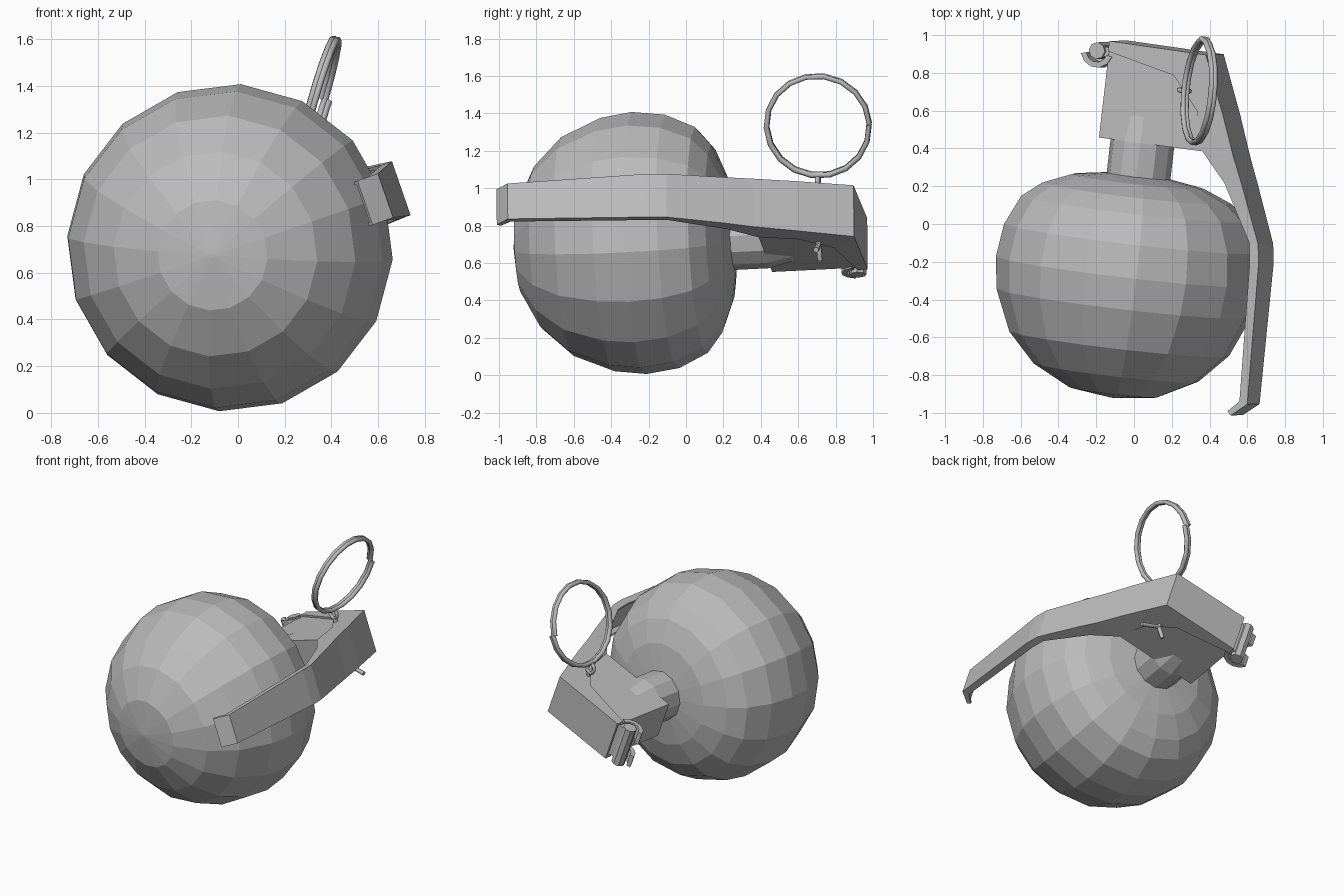
import bpy, bmesh, math
from mathutils import Vector, Matrix

if "Cube" in bpy.data.objects:
    bpy.data.objects.remove(bpy.data.objects["Cube"])

grey = bpy.data.materials.new("plain grey")
grey.use_nodes = True
grey.diffuse_color = (0.5, 0.5, 0.5, 1)
grey.node_tree.nodes["Principled BSDF"].inputs["Base Color"].default_value = (0.5, 0.5, 0.5, 1)

# Tilted frame: u points to the lever, a along the body axis, w across the lever
a = Vector((0.115, 0.992, 0.05)).normalized()
u = Vector((0.945, 0, 0.327))
u = (u - a * u.dot(a)).normalized()
w = u.cross(a)
FRAME = Matrix((u, a, w)).transposed().to_4x4()
FRAME.translation = (-0.04, -0.3, 0.705)


def add(name, bm):
    bmesh.ops.recalc_face_normals(bm, faces=bm.faces)
    mesh = bpy.data.meshes.new(name)
    bm.to_mesh(mesh)
    bm.free()
    ob = bpy.data.objects.new(name, mesh)
    mesh.materials.append(grey)
    ob.matrix_world = FRAME
    bpy.context.collection.objects.link(ob)
    return ob


def loft(name, sections):
    """Skin a list of equal closed sections and cap both ends."""
    bm = bmesh.new()
    rings = [[bm.verts.new(p) for p in s] for s in sections]
    n = len(rings[0])
    for r, s in zip(rings, rings[1:]):
        for i in range(n):
            j = (i + 1) % n
            bm.faces.new((r[i], r[j], s[j], s[i]))
    bm.faces.new(rings[0])
    bm.faces.new(rings[-1])
    return add(name, bm)


def lathe(name, profile, sides, turn=0.0):
    """Revolve (radius, height) pairs around the body axis."""
    angles = [turn + math.tau * i / sides for i in range(sides)]
    return loft(name, [[(r * math.cos(t), h, r * math.sin(t)) for t in angles]
                       for r, h in profile])


def prism(name, outline, w0, w1):
    return loft(name, [[(x, y, z) for x, y in outline] for z in (w0, w1)])


def wire(name, points, thickness, cyclic=False):
    curve = bpy.data.curves.new(name, 'CURVE')
    curve.dimensions = '3D'
    curve.bevel_depth = thickness
    curve.bevel_resolution = 1
    curve.use_fill_caps = True
    line = curve.splines.new('POLY')
    line.points.add(len(points) - 1)
    for p, co in zip(line.points, points):
        p.co = (*co, 1)
    line.use_cyclic_u = cyclic
    curve.materials.append(grey)
    ob = bpy.data.objects.new(name, curve)
    ob.matrix_world = FRAME
    bpy.context.collection.objects.link(ob)
    return ob


# Round body, slightly flattened along its axis
roll = math.atan2(u.z, u.x) + math.radians(3)
lathe("body", [(0.01, -0.625), (0.237, -0.595), (0.44, -0.49), (0.587, -0.336),
               (0.68, -0.12), (0.703, 0.05), (0.68, 0.227), (0.606, 0.385),
               (0.504, 0.467), (0.35, 0.53), (0.16, 0.56)], 16, roll)

# Neck, with its tapered end running into the head
lathe("neck", [(0.17, 0.5), (0.17, 0.74), (0.165, 0.76), (0.12, 0.95)], 12, 0.26)

# Head block
prism("head", [(-0.2, 0.74), (0.42, 0.74), (0.46, 0.9), (0.33, 1.22), (-0.2, 1.22)],
      -0.132, 0.132)

# Lever: a channel of outer edge, inner flange edge and half width
stations = [((0.70, -0.63), (0.68, -0.61), 0.10), ((0.785, -0.56), (0.74, -0.55), 0.10),
            ((0.765, 0.19), (0.715, 0.19), 0.122), ((0.75, 0.29), (0.70, 0.29), 0.122),
            ((0.62, 0.60), (0.525, 0.59), 0.13), ((0.56, 0.735), (0.39, 0.735), 0.136),
            ((0.475, 0.95), (0.33, 0.95), 0.14), ((0.345, 1.25), (0.18, 1.12), 0.145),
            ((-0.2, 1.255), (-0.2, 1.2), 0.145)]
WALL = 0.015
sections = []
for outer, inner, h in stations:
    o, i = Vector(outer), Vector(inner)
    back = o + (i - o).normalized() * WALL
    k = h - WALL
    sections.append([(*o, -h), (*o, h), (*i, h), (*i, k),
                     (*back, k), (*back, -k), (*i, -k), (*i, -h)])
loft("lever", sections)

# Hinge: pin along the edge of the head and two curled hooks around it
HU, HA = -0.265, 1.195
prism("hinge_pin", [(HU + 0.045 * math.cos(math.tau * i / 8),
                     HA + 0.045 * math.sin(math.tau * i / 8)) for i in range(8)], -0.15, 0.14)
arc = [math.radians(195 + 30 * i) for i in range(6)]
hook = [(HU + r * math.cos(t), HA + r * math.sin(t))
        for r, ts in ((0.09, arc), (0.06, arc[::-1])) for t in ts]
for side, (lo, hi) in {"lower": (-0.14, -0.05), "upper": (0.05, 0.14)}.items():
    prism(side + "_hinge_hook", hook, lo, hi)
prism("hinge_arm", [(-0.25, 1.17), (-0.18, 1.17), (-0.18, 1.22), (-0.25, 1.22)], -0.12, 0.12)

# Split pin through the head, with an eye above and spread ends below
PU, PA = 0.268, 1.05
wire("pin_eye", [(PU + 0.03 * math.cos(math.tau * i / 8), PA,
                  0.2 + 0.035 * math.sin(math.tau * i / 8)) for i in range(8)], 0.013, True)
for side, end in (("left", 0.12), ("right", -0.05)):
    wire(side + "_pin_leg", [(PU, PA, 0.17), (PU, PA, -0.16), (PU + end, PA, -0.225)], 0.015)

# Pull ring: two turns of wire hanging from the eye
inverse = FRAME.inverted()
across = Vector((0.1, 0.99, 0.03)).normalized()
up = Vector((0.28, 0, 0.96))
up = (up - across * up.dot(across)).normalized()
normal = across.cross(up)
centre = Vector((0.345, 0.705, 1.335))
SIDES = 18
coil = []
for i in range(2 * SIDES + 1):
    t = math.tau * i / SIDES
    shift = (i / SIDES - 1) * 0.017
    coil.append(inverse @ (centre + (across * math.cos(t) + up * math.sin(t)) * 0.276
                           + normal * shift))
wire("pull_ring", coil, 0.015)
